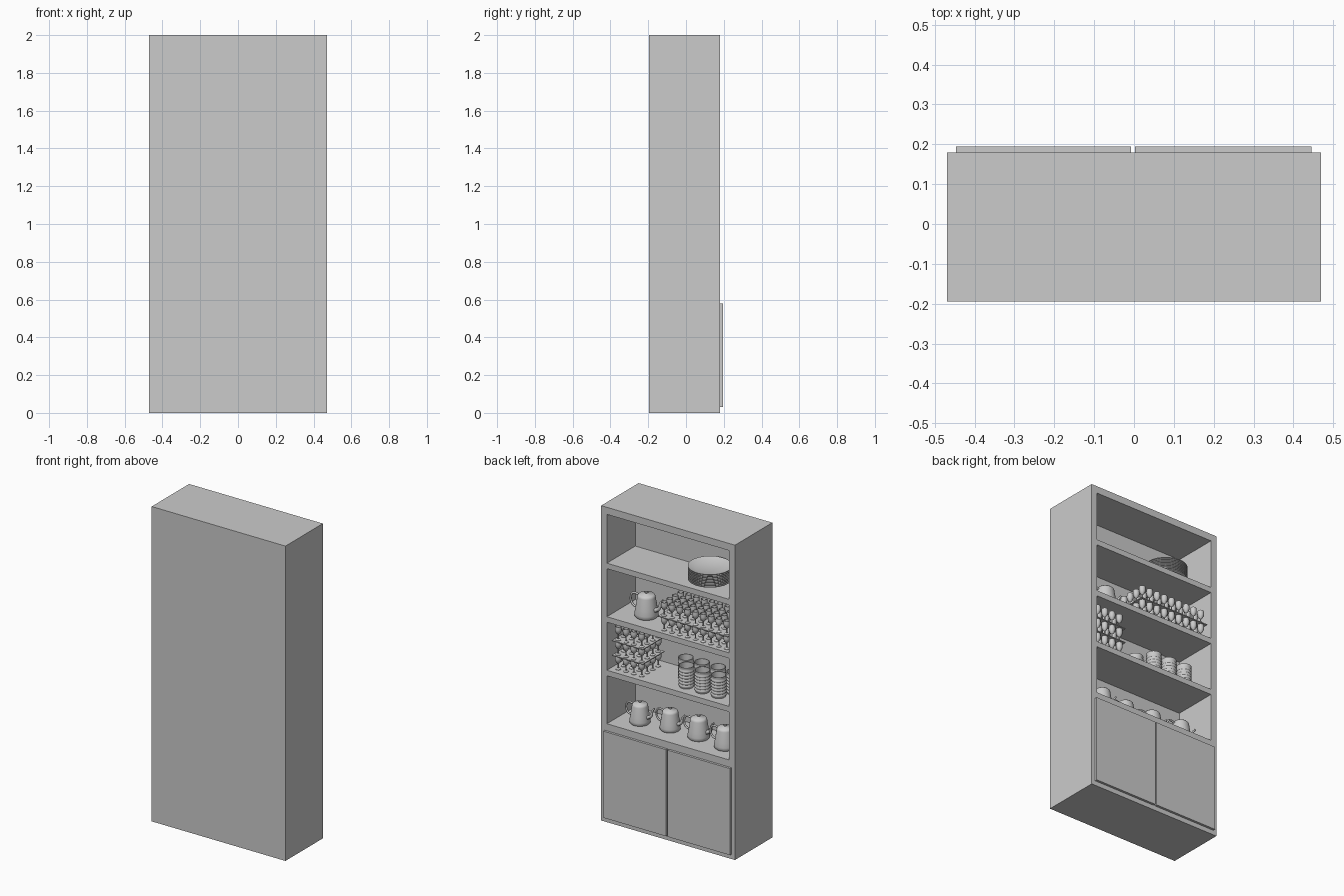
import bpy, bmesh, math
from mathutils import Vector

if "Cube" in bpy.data.objects:
    bpy.data.objects.remove(bpy.data.objects["Cube"])


def link(name, data, loc=(0, 0, 0), scale=1.0):
    ob = bpy.data.objects.new(name, data)
    bpy.context.collection.objects.link(ob)
    ob.location = loc
    ob.scale = (scale,) * 3
    return ob


def box(name, x0, x1, y0, y1, z0, z1):
    bm = bmesh.new()
    bmesh.ops.create_cube(bm, size=1)
    for v in bm.verts:
        v.co = Vector((v.co.x * (x1 - x0), v.co.y * (y1 - y0), v.co.z * (z1 - z0)))
    me = bpy.data.meshes.new(name)
    bm.to_mesh(me)
    bm.free()
    return link(name, me, ((x0 + x1) / 2, (y0 + y1) / 2, (z0 + z1) / 2))


def lathe(name, profile, segs, angle=40):
    """Spin a (radius, height) profile around z and return the mesh."""
    bm = bmesh.new()
    vs = [bm.verts.new((r, 0, z)) for r, z in profile]
    es = [bm.edges.new(p) for p in zip(vs, vs[1:])]
    bmesh.ops.spin(bm, geom=vs + es, axis=(0, 0, 1), cent=(0, 0, 0),
                   angle=math.tau, steps=segs)
    bmesh.ops.remove_doubles(bm, verts=bm.verts[:], dist=1e-5)
    bmesh.ops.recalc_face_normals(bm, faces=bm.faces[:])
    for f in bm.faces:
        f.smooth = True
    for e in bm.edges:
        e.smooth = len(e.link_faces) == 2 and e.calc_face_angle(0) < math.radians(angle)
    me = bpy.data.meshes.new(name)
    bm.to_mesh(me)
    bm.free()
    return me


def tube(name, pts, radii):
    """Round tube through (x, z) points."""
    cu = bpy.data.curves.new(name, 'CURVE')
    cu.dimensions = '3D'
    cu.bevel_depth = 1.0
    cu.bevel_resolution = 2
    cu.resolution_u = 5
    cu.use_fill_caps = True
    sp = cu.splines.new('BEZIER')
    sp.bezier_points.add(len(pts) - 1)
    for bp, (x, z), r in zip(sp.bezier_points, pts, radii):
        bp.co = (x, 0, z)
        bp.radius = r
        bp.handle_left_type = bp.handle_right_type = 'AUTO'
    return cu


# Cabinet carcass, open towards +y
W, Y0, Y1, T, BACK = 0.47, -0.195, 0.18, 0.04, -0.105
for side, x in (("left", -W), ("right", W - T)):
    box("side_panel_" + side, x, x + T, Y0, Y1, 0, 2)
IN = W - T
box("top_panel", -IN, IN, Y0, Y1, 1.955, 2)
box("back_panel", -IN, IN, Y0, BACK, 0.625, 1.955)
box("base_cupboard", -IN, IN, Y0, Y1, 0, 0.625)
S4, S3, S2, S1 = 0.625, 0.965, 1.305, 1.645     # shelf tops, bottom to top
for z in (S3, S2, S1):
    box("shelf", -IN, IN, BACK, Y1, z - 0.035, z)

# Cupboard doors
box("door_left", -0.447, -0.007, Y1, 0.195, 0.03, 0.58)
box("door_right", 0.003, 0.445, Y1, 0.195, 0.03, 0.58)

# Plate stack
plate = lathe("plate", [(0, 0.002), (0.078, 0), (0.085, 0.004), (0.128, 0.021),
                        (0.128, 0.025), (0.084, 0.009), (0, 0.007)], 36)
for i in range(9):
    link("plate", plate, (-0.2, 0.045, S1 + 0.0098 * i))

# Coffee pots with spout and handle
pot = lathe("pot_body", [(0, 0), (0.059, 0), (0.064, 0.006), (0.064, 0.022), (0.059, 0.05),
                         (0.049, 0.115), (0.047, 0.122), (0.040, 0.129), (0.010, 0.132),
                         (0.006, 0.135), (0.010, 0.140), (0.008, 0.144), (0, 0.145)], 28)
spout = tube("pot_spout", [(-0.052, 0.045), (-0.082, 0.065), (-0.092, 0.1), (-0.108, 0.122)],
             [0.013, 0.010, 0.007, 0.005])
handle = tube("pot_handle", [(0.046, 0.112), (0.085, 0.115), (0.1, 0.095), (0.092, 0.05),
                             (0.056, 0.034)], [0.006] * 5)
for x, y, z, s in ((0.285, 0.055, S4, 0.95), (0.09, 0.03, S4, 0.95), (-0.11, 0.03, S4, 1.0),
                   (-0.31, 0.05, S4, 1.0), (0.25, 0.04, S2, 1.08)):
    for part in (pot, spout, handle):
        link(part.name, part, (x, y, z), s)

# Stemmed glasses standing in tiers on trays
glass = lathe("stem_glass", [(0, 0), (0.016, 0), (0.016, 0.003), (0.004, 0.008), (0.0035, 0.035),
                             (0.012, 0.043), (0.019, 0.058), (0.020, 0.07), (0.018, 0.088),
                             (0.0165, 0.088), (0.018, 0.07), (0.012, 0.048), (0, 0.043)], 14)


def glass_tiers(x0, nx, y0, ny, z, tiers):
    p, m = 0.055, 0.026
    for t in range(tiers):
        zt = z + 0.093 * t if t else z
        if t:
            box("glass_tray", x0 - p * (nx - 1) - m, x0 + m,
                y0 - p * (ny - 1) - m, y0 + m, zt - 0.005, zt)
        for i in range(nx):
            for j in range(ny):
                link("stem_glass", glass, (x0 - p * i, y0 - p * j, zt))


glass_tiers(0.055, 9, 0.14, 4, S2, 2)
glass_tiers(0.385, 4, 0.13, 4, S3, 3)

# Ribbed tumblers in two staggered rows
outer = [(0, 0), (0.041, 0)]
for k in range(6):
    z = 0.006 + 0.019 * k
    outer += [(0.042, z), (0.046, z + 0.005), (0.046, z + 0.012), (0.042, z + 0.017)]
outer += [(0.045, 0.126), (0.045, 0.135), (0.041, 0.135), (0.039, 0.008), (0, 0.008)]
tumbler = lathe("tumbler", outer, 24, 60)
for i in range(3):
    link("tumbler", tumbler, (-0.07 - 0.113 * i, 0.095, S3))
for i in range(4):
    link("tumbler", tumbler, (-0.005 - 0.113 * i, 0.008, S3))
